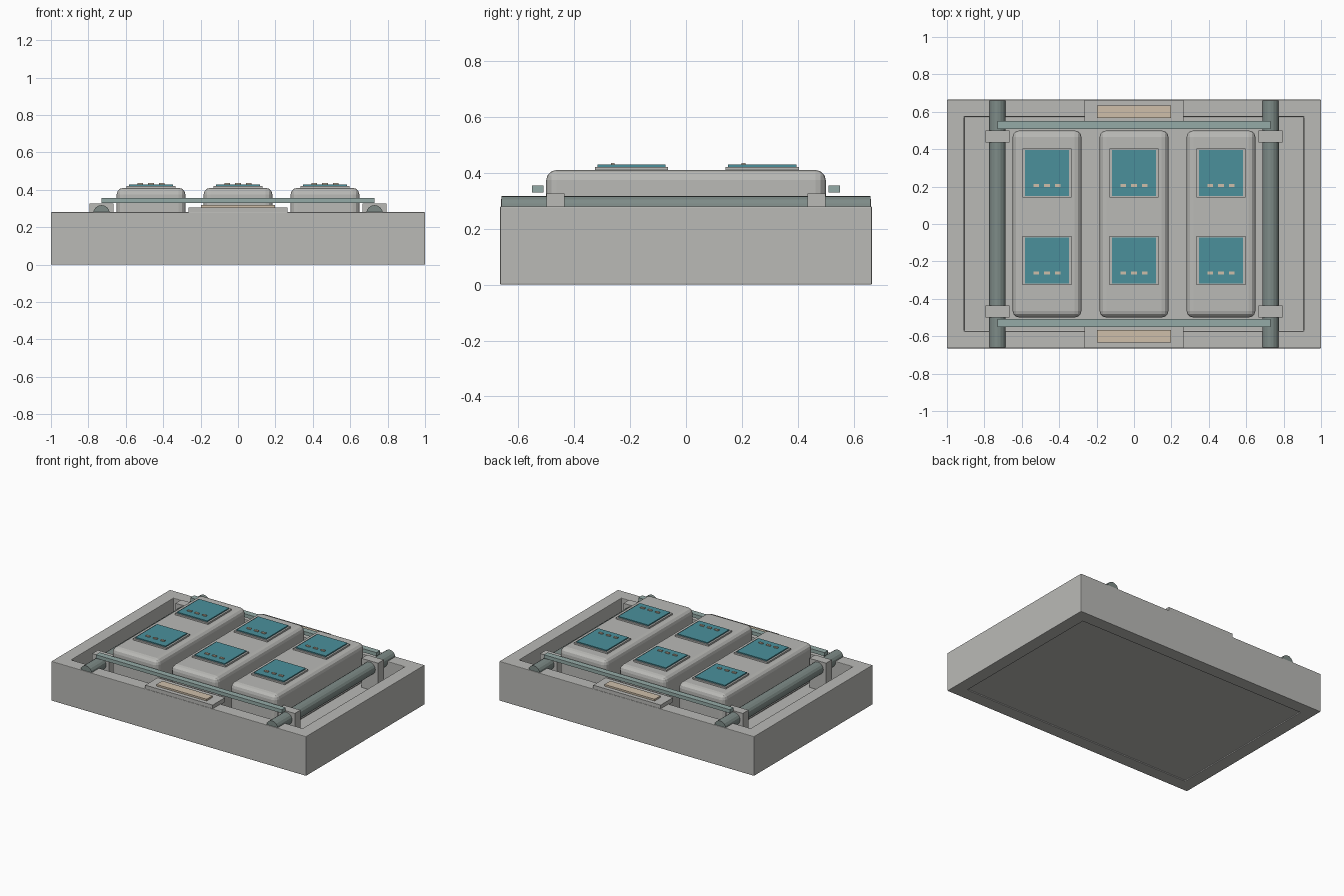
import bpy, bmesh
from math import radians, pi
from mathutils import Matrix, Vector

if "Cube" in bpy.data.objects:
    bpy.data.objects.remove(bpy.data.objects["Cube"], do_unlink=True)


def material(name, rgb):
    m = bpy.data.materials.new(name)
    m.use_nodes = True
    m.diffuse_color = (*rgb, 1)
    m.node_tree.nodes["Principled BSDF"].inputs["Base Color"].default_value = (*rgb, 1)
    return m


GREY = material("warm grey", (0.49, 0.49, 0.47))
TEAL = material("teal", (0.07, 0.28, 0.33))
PALE = material("pale teal", (0.30, 0.41, 0.39))
STEEL = material("green grey", (0.21, 0.26, 0.245))
TAN = material("tan", (0.62, 0.52, 0.40))


def finish(name, bm, mat, bevel=0, segments=2):
    mesh = bpy.data.meshes.new(name)
    bmesh.ops.recalc_face_normals(bm, faces=bm.faces)
    bm.to_mesh(mesh)
    bm.free()
    mesh.materials.append(mat)
    ob = bpy.data.objects.new(name, mesh)
    bpy.context.collection.objects.link(ob)
    if bevel:
        mod = ob.modifiers.new("rounded edges", "BEVEL")
        mod.width, mod.segments = bevel, segments
        mod.limit_method, mod.angle_limit = "ANGLE", radians(40)
    return ob


def box_mesh(x, y, z):
    """Box from (low, high) ranges on each axis."""
    bm = bmesh.new()
    bmesh.ops.create_cube(bm, size=1)
    size = Vector([b - a for a, b in (x, y, z)])
    mid = Vector([(a + b) / 2 for a, b in (x, y, z)])
    bmesh.ops.transform(bm, verts=bm.verts,
                        matrix=Matrix.Translation(mid) @ Matrix.Diagonal((*size, 1)))
    return bm


def box(name, x, y, z, mat, bevel=0, segments=2):
    return finish(name, box_mesh(x, y, z), mat, bevel, segments)


def around(c, half):
    return (c - half, c + half)


# Tray: block with a deep well on top and a shallow panel underneath
bm = box_mesh((-1, 1), (-0.665, 0.665), (0, 0.28))
for up, shift in ((1, -0.16), (-1, 0.008)):
    face = max(bm.faces, key=lambda f: f.normal.z * up * f.calc_area())
    bmesh.ops.inset_region(bm, faces=[face], thickness=0.13)
    # a second ring at the same outline forms the wall
    wall = bmesh.ops.extrude_face_region(bm, geom=[face])
    new = [v for v in wall["geom"] if isinstance(v, bmesh.types.BMVert)]
    if face.is_valid:
        bm.faces.remove(face)
    bmesh.ops.translate(bm, verts=new, vec=(0, 0, shift))
    bm.normal_update()
tray = finish("tray", bm, GREY, 0.014)
tray.modifiers[0].use_clamp_overlap = True

# Side rails and their clamps
for side, sx in (("right", -1), ("left", 1)):
    bm = bmesh.new()
    bmesh.ops.create_cone(bm, cap_ends=True, segments=16, radius1=0.044,
                          radius2=0.044, depth=1.32)
    bmesh.ops.transform(bm, verts=bm.verts,
                        matrix=Matrix.Translation((sx * 0.73, 0, 0.274))
                        @ Matrix.Rotation(pi / 2, 4, "X"))
    finish(side + "_rail", bm, STEEL)
    for end, sy in (("front", -1), ("back", 1)):
        box(f"{end}_{side}_clamp", around(sx * 0.73, 0.065), around(sy * 0.467, 0.032),
            (0.12, 0.326), GREY)

# Cross bars and end label plates
for end, sy in (("front", -1), ("back", 1)):
    box(end + "_cross_bar", (-0.73, 0.73), around(sy * 0.53, 0.021), (0.33, 0.355), PALE)
    box(end + "_plate", (-0.265, 0.265), around(sy * 0.592, 0.07), (0.275, 0.306), GREY)
    box(end + "_plate_inlay", (-0.197, 0.197), around(sy * 0.6, 0.033), (0.304, 0.318), TAN)

# Three modules, each with two screens
for n, mx in enumerate((-0.465, 0, 0.465), 1):
    box(f"module_{n}", around(mx, 0.184), (-0.5, 0.5), (0.12, 0.41), GREY, 0.036, 3)
    for end, sy in (("front", -0.195), ("back", 0.273)):
        tag = f"{end}_{n}"
        box("screen_frame_" + tag, around(mx, 0.131), around(sy, 0.131), (0.405, 0.421), GREY)
        box("screen_" + tag, around(mx, 0.118), around(sy, 0.122), (0.42, 0.429), TEAL)
        for k in (-1, 0, 1):
            box(f"screen_mark_{tag}_{k + 2}", around(mx + k * 0.058, 0.015),
                around(sy - 0.067, 0.007), (0.428, 0.436), TAN)
